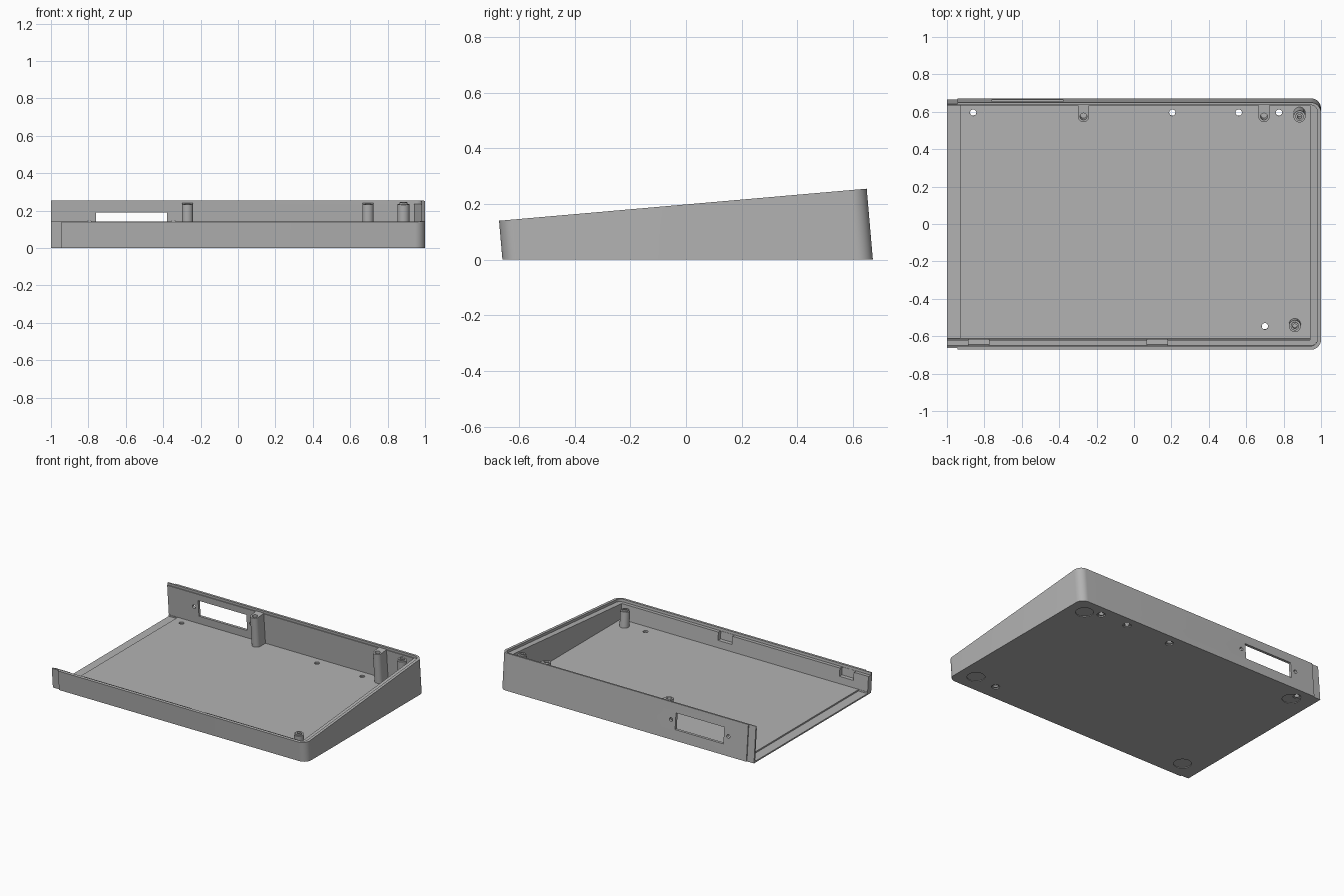
import bpy, bmesh, math
from mathutils import Matrix

cube = bpy.data.objects.get("Cube")
if cube:
    bpy.data.objects.remove(cube)

LEAN = 0.0872      # walls lean at right angles to the sloping rim
MID_HEIGHT = 0.1988
FLOOR = 0.02

grey = bpy.data.materials.new("plastic_grey")
grey.use_nodes = True
grey.diffuse_color = (0.45, 0.45, 0.45, 1)
grey.node_tree.nodes["Principled BSDF"].inputs["Base Color"].default_value = (0.45, 0.45, 0.45, 1)


def make_object(name, bm):
    bmesh.ops.recalc_face_normals(bm, faces=bm.faces)
    mesh = bpy.data.meshes.new(name)
    bm.to_mesh(mesh)
    bm.free()
    mesh.materials.append(grey)
    obj = bpy.data.objects.new(name, mesh)
    bpy.context.collection.objects.link(obj)
    return obj


def prism(name, outline, bottom, top=None, drop=0.0):
    """Leaning prism; without a flat top it ends 'drop' below the rim slope."""
    bm = bmesh.new()
    low, high = [], []
    for x, y in outline:
        z = top if top is not None else (MID_HEIGHT - drop + LEAN * y) / (1 + LEAN ** 2)
        low.append(bm.verts.new((x, y - LEAN * bottom, bottom)))
        high.append(bm.verts.new((x, y - LEAN * z, z)))
    bm.faces.new(low)
    bm.faces.new(high)
    n = len(low)
    for i in range(n):
        j = (i + 1) % n
        bm.faces.new((low[i], low[j], high[j], high[i]))
    return make_object(name, bm)


def arc(cx, cy, r, start, end, steps):
    return [(cx + r * math.cos(math.radians(start + (end - start) * i / steps)),
             cy + r * math.sin(math.radians(start + (end - start) * i / steps)))
            for i in range(steps + 1)]


def circle(cx, cy, r, sides=24):
    return arc(cx, cy, r, 0, 360, sides)[:-1]


def rect(x0, x1, y0, y1):
    return [(x0, y0), (x1, y0), (x1, y1), (x0, y1)]


def tray_outline(x0, x1, y0, y1, r):
    """Rectangle with both corners on the +x side rounded."""
    return ([(x0, y0)] + arc(x1 - r, y0 + r, r, -90, 0, 10)
            + arc(x1 - r, y1 - r, r, 0, 90, 10) + [(x0, y1)])


def cut(obj, cutters):
    for c in cutters:
        c.hide_render = True
        mod = obj.modifiers.new("cut", 'BOOLEAN')
        mod.operation = 'DIFFERENCE'
        mod.solver = 'EXACT'
        mod.object = c
    bpy.context.view_layer.update()
    graph = bpy.context.evaluated_depsgraph_get()
    mesh = bpy.data.meshes.new_from_object(obj.evaluated_get(graph))
    obj.modifiers.clear()
    obj.data = mesh
    for c in cutters:
        bpy.data.objects.remove(c)


def smooth(obj):
    bpy.ops.object.select_all(action='DESELECT')
    obj.select_set(True)
    bpy.context.view_layer.objects.active = obj
    bpy.ops.object.shade_smooth_by_angle(angle=math.radians(30))


# Wedge tray: outer body, cavity and lid ledge
tray = prism("tray", tray_outline(-1, 1, -0.66, 0.672, 0.055), 0)
cutters = [
    prism("cavity", rect(-1.1, 0.94, -0.61, 0.653), FLOOR, drop=-0.1),
    prism("lid_ledge", tray_outline(-1.1, 0.98, -0.64, 0.658, 0.035), 0.05, drop=-0.1),
]
# The ledge cutter only bites into the top of the walls
for v in cutters[1].data.vertices:
    if v.co.z < 0.06:
        y = v.co.y + LEAN * v.co.z
        v.co.z = (MID_HEIGHT - 0.018 + LEAN * y) / (1 + LEAN ** 2)
        v.co.y = y - LEAN * v.co.z

# Lap joint along the open side
cutters += [
    prism("front_lap", rect(-1.1, -0.945, -0.8, -0.651), -0.1, drop=-0.1),
    prism("back_lap", rect(-1.1, -0.945, 0.665, 0.8), -0.1, drop=-0.1),
    prism("floor_lap", rect(-1.1, -0.93, -0.608, 0.65), 0.01, top=0.05),
]

# Clip pockets in the front wall
for x in (-0.83, 0.125):
    cutters.append(prism("pocket", rect(x - 0.055, x + 0.055, -0.638, -0.58), 0.07, drop=-0.1))

# Connector window with a screw hole on each side
cutters.append(prism("window", rect(-0.76, -0.38, 0.6, 0.75), 0.075, top=0.19))
for x in (-0.795, -0.345):
    bm = bmesh.new()
    bmesh.ops.create_cone(bm, cap_ends=True, segments=16, radius1=0.013, radius2=0.013, depth=0.2,
                          matrix=Matrix.Translation((x, 0.66, 0.135)) @ Matrix.Rotation(math.pi / 2, 4, 'X'))
    cutters.append(make_object("screw_hole", bm))

# Foot recesses underneath
for x in (-0.85, 0.877):
    for y in (-0.53, 0.553):
        cutters.append(prism("foot_recess", circle(x, y, 0.058, 32), -0.05, top=0.005))

# Countersunk floor holes
for x, y in ((-0.86, 0.597), (0.205, 0.597), (0.56, 0.597), (0.775, 0.597), (0.7, -0.545)):
    cutters.append(prism("floor_hole", circle(x, y, 0.017), -0.05, top=0.06))
    cutters.append(prism("countersink", circle(x, y, 0.027), -0.05, top=0.008))
cut(tray, cutters)
smooth(tray)

# Screw posts joined to the back wall by a web
for side, x in (("right", -0.27), ("left", 0.695)):
    outline = arc(x, 0.595, 0.03, 180, 360, 16) + [(x + 0.03, 0.656), (x - 0.03, 0.656)]
    post = prism("back_post_" + side, outline, FLOOR - 0.005, drop=0.014)
    cut(post, [prism("post_hole", circle(x, 0.595, 0.018), 0.12, drop=-0.1)])
    smooth(post)

# Free standing stepped posts
for name, x, y, drop in (("back_corner_post", 0.885, 0.595, 0.015), ("front_corner_post", 0.86, -0.535, 0.024)):
    post = prism(name, circle(x, y, 0.032), FLOOR - 0.005, drop=drop)
    pin = prism(name + "_pin", circle(x, y, 0.022), 0.1, drop=drop - 0.01)
    for part in (post, pin):
        cut(part, [prism("pin_hole", circle(x, y, 0.012), 0.09, drop=-0.1)])
        smooth(part)
